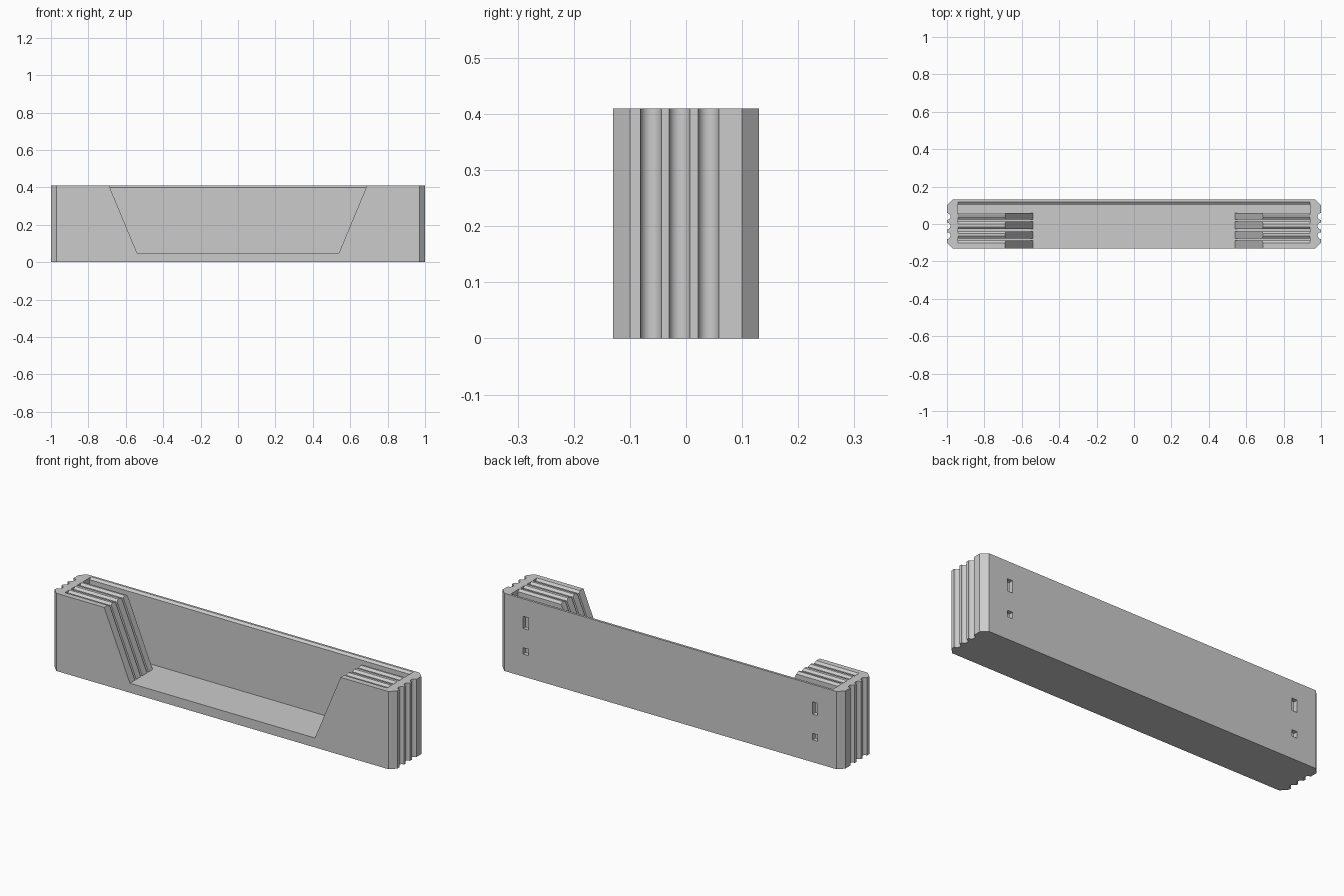
import bpy
import bmesh
import math
from mathutils import Vector

if "Cube" in bpy.data.objects:
    bpy.data.objects.remove(bpy.data.objects["Cube"], do_unlink=True)

HEIGHT = 0.41
HALF_DEPTH = 0.13
CHAMFER = 0.03
FLOOR = 0.05
SLOT_END = 0.94

grey = bpy.data.materials.new("plain_grey")
grey.use_nodes = True
grey.diffuse_color = (0.6, 0.6, 0.6, 1)
grey.node_tree.nodes["Principled BSDF"].inputs["Base Color"].default_value = grey.diffuse_color


def prism(name, points, axis, start, end):
    """Extrude a closed 2D profile along one axis."""
    place = {
        "x": lambda a, b, t: Vector((t, a, b)),
        "y": lambda a, b, t: Vector((a, t, b)),
        "z": lambda a, b, t: Vector((a, b, t)),
    }[axis]
    bm = bmesh.new()
    face = bm.faces.new([bm.verts.new(place(a, b, start)) for a, b in points])
    grown = bmesh.ops.extrude_face_region(bm, geom=[face])["geom"]
    moved = [v for v in grown if isinstance(v, bmesh.types.BMVert)]
    bmesh.ops.translate(bm, verts=moved, vec=place(0, 0, end - start))
    bmesh.ops.recalc_face_normals(bm, faces=bm.faces)
    mesh = bpy.data.meshes.new(name)
    bm.to_mesh(mesh)
    bm.free()
    mesh.materials.append(grey)
    obj = bpy.data.objects.new(name, mesh)
    bpy.context.collection.objects.link(obj)
    return obj


def cut(target, cutter):
    """Subtract a cutter and discard it."""
    cutter.hide_render = True
    mod = target.modifiers.new("cut", "BOOLEAN")
    mod.operation = "DIFFERENCE"
    mod.solver = "EXACT"
    mod.object = cutter
    bpy.context.view_layer.objects.active = target
    bpy.ops.object.modifier_apply(modifier=mod.name)
    bpy.data.objects.remove(cutter, do_unlink=True)


# Plan outline: chamfered corners and three round grooves on each end
side = [(1 - CHAMFER, -HALF_DEPTH), (1, CHAMFER - HALF_DEPTH)]
radius, steps = 0.0185, 12
for centre in (-0.0625, -0.0115, 0.04):
    for i in range(steps + 1):
        angle = math.pi * i / steps
        side.append((1 - radius * math.sin(angle), centre - radius * math.cos(angle)))
side += [(1, HALF_DEPTH - CHAMFER), (1 - CHAMFER, HALF_DEPTH)]
outline = side + [(-x, y) for x, y in reversed(side)]
holder = prism("slotted_holder", outline, "z", 0, HEIGHT)

# Wide front opening with sloping ends
opening = [(-0.54, FLOOR), (0.54, FLOOR), (0.69, HEIGHT), (0.69, 0.5), (-0.69, 0.5), (-0.69, HEIGHT)]
cut(holder, prism("opening_cutter", opening, "y", -0.2, 0.08))

# Rear pocket and three narrow slots, all with flared mouths
for front, back, flare in ((0.06, 0.105, 0.013), (0.013, 0.024, 0.013),
                           (-0.039, -0.028, 0.013), (-0.088, -0.077, 0.013)):
    lip = HEIGHT - 0.01
    profile = [(front, FLOOR), (back, FLOOR), (back, lip), (back + flare, HEIGHT),
               (back + flare, 0.5), (front - flare, 0.5), (front - flare, HEIGHT), (front, lip)]
    cut(holder, prism("slot_cutter", profile, "x", -SLOT_END, SLOT_END))

# Small windows through the back wall
for sign in (-1, 1):
    for low, high in ((0.253, 0.318), (0.118, 0.152)):
        a, b = sign * 0.845 - 0.015, sign * 0.845 + 0.015
        window = [(a, low), (b, low), (b, high), (a, high)]
        cut(holder, prism("window_cutter", window, "y", 0.08, 0.2))

# Smooth the round grooves and keep the edges sharp
bpy.ops.object.select_all(action="DESELECT")
holder.select_set(True)
bpy.context.view_layer.objects.active = holder
bpy.ops.object.shade_smooth_by_angle(angle=math.radians(30))
